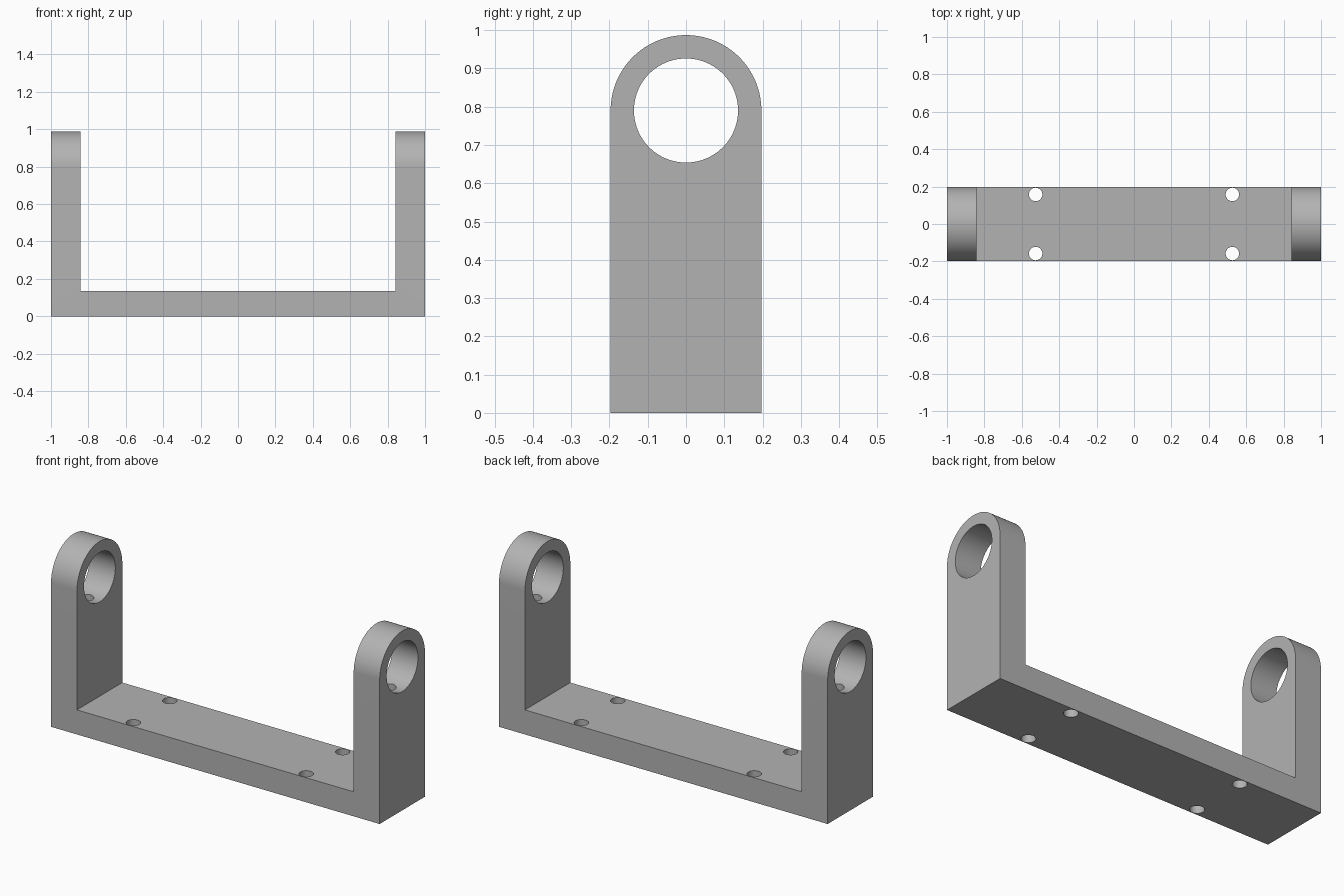
import bpy
import bmesh
from math import cos, sin, pi, radians
from mathutils import Matrix, Vector

HALF_DEPTH = 0.197    # half the bracket's depth, and the radius of the ears
EAR_Z = 0.79          # height of the bore axis
ARM_X = 0.92          # centre of each arm
INNER_X = 0.842       # inside face of each arm
BASE_Z = 0.135        # thickness of the base

cube = bpy.data.objects.get("Cube")
if cube:
    bpy.data.objects.remove(cube, do_unlink=True)

grey = bpy.data.materials.new("plain grey")
grey.use_nodes = True
colour = (0.45, 0.45, 0.45, 1)
grey.diffuse_color = colour
grey.node_tree.nodes["Principled BSDF"].inputs["Base Color"].default_value = colour


def make_object(name, bm):
    bmesh.ops.recalc_face_normals(bm, faces=bm.faces)
    mesh = bpy.data.meshes.new(name)
    bm.to_mesh(mesh)
    bm.free()
    mesh.materials.append(grey)
    obj = bpy.data.objects.new(name, mesh)
    bpy.context.collection.objects.link(obj)
    return obj


def extrude_profile(name, points, direction):
    """Closed profile swept along a direction."""
    bm = bmesh.new()
    face = bm.faces.new([bm.verts.new(p) for p in points])
    swept = bmesh.ops.extrude_face_region(bm, geom=[face])["geom"]
    verts = [v for v in swept if isinstance(v, bmesh.types.BMVert)]
    bmesh.ops.translate(bm, verts=verts, vec=Vector(direction))
    return make_object(name, bm)


def cylinder(name, centre, radius, length, axis="Z", sides=48):
    bm = bmesh.new()
    turn = Matrix.Rotation(pi / 2, 4, "Y") if axis == "X" else Matrix()
    bmesh.ops.create_cone(bm, cap_ends=True, segments=sides, radius1=radius,
                          radius2=radius, depth=length,
                          matrix=Matrix.Translation(centre) @ turn)
    return make_object(name, bm)


def combine(target, tool, operation):
    """Apply a boolean and discard the tool."""
    tool.hide_render = True
    mod = target.modifiers.new("cut", "BOOLEAN")
    mod.operation = operation
    mod.solver = "EXACT"
    mod.object = tool
    bpy.ops.object.select_all(action="DESELECT")
    bpy.context.view_layer.objects.active = target
    target.select_set(True)
    bpy.ops.object.modifier_apply(modifier=mod.name)
    bpy.data.objects.remove(tool, do_unlink=True)


# U-shaped body, seen from the front
u_shape = [(-1, 0), (1, 0), (1, 1.1), (INNER_X, 1.1), (INNER_X, BASE_Z),
           (-INNER_X, BASE_Z), (-INNER_X, 1.1), (-1, 1.1)]
bracket = extrude_profile("u_bracket", [(x, -0.3, z) for x, z in u_shape], (0, 0.6, 0))

# Rounded ears, trimmed by the side outline
steps = 64
arc = [(HALF_DEPTH * cos(pi * i / steps), EAR_Z + HALF_DEPTH * sin(pi * i / steps))
       for i in range(steps + 1)]
outline = [(-HALF_DEPTH, -0.1), (HALF_DEPTH, -0.1)] + arc
combine(bracket, extrude_profile("side_outline", [(-1.2, y, z) for y, z in outline],
                                 (2.4, 0, 0)), "INTERSECT")

for side in (-1, 1):
    # Large bore through the ear
    combine(bracket, cylinder("bore_cutter", (side * ARM_X, 0, EAR_Z), 0.136, 0.4,
                              "X", 96), "DIFFERENCE")
    # Blind hole down into the arm from the bore
    combine(bracket, cylinder("blind_hole_cutter", (side * ARM_X, 0, 0.6), 0.035, 0.25),
            "DIFFERENCE")
    # Mounting holes through the base
    for end in (-1, 1):
        combine(bracket, cylinder("mount_cutter", (side * 0.526, end * 0.158, 0.06),
                                  0.036, 0.4), "DIFFERENCE")

bpy.ops.object.shade_smooth_by_angle(angle=radians(30))
